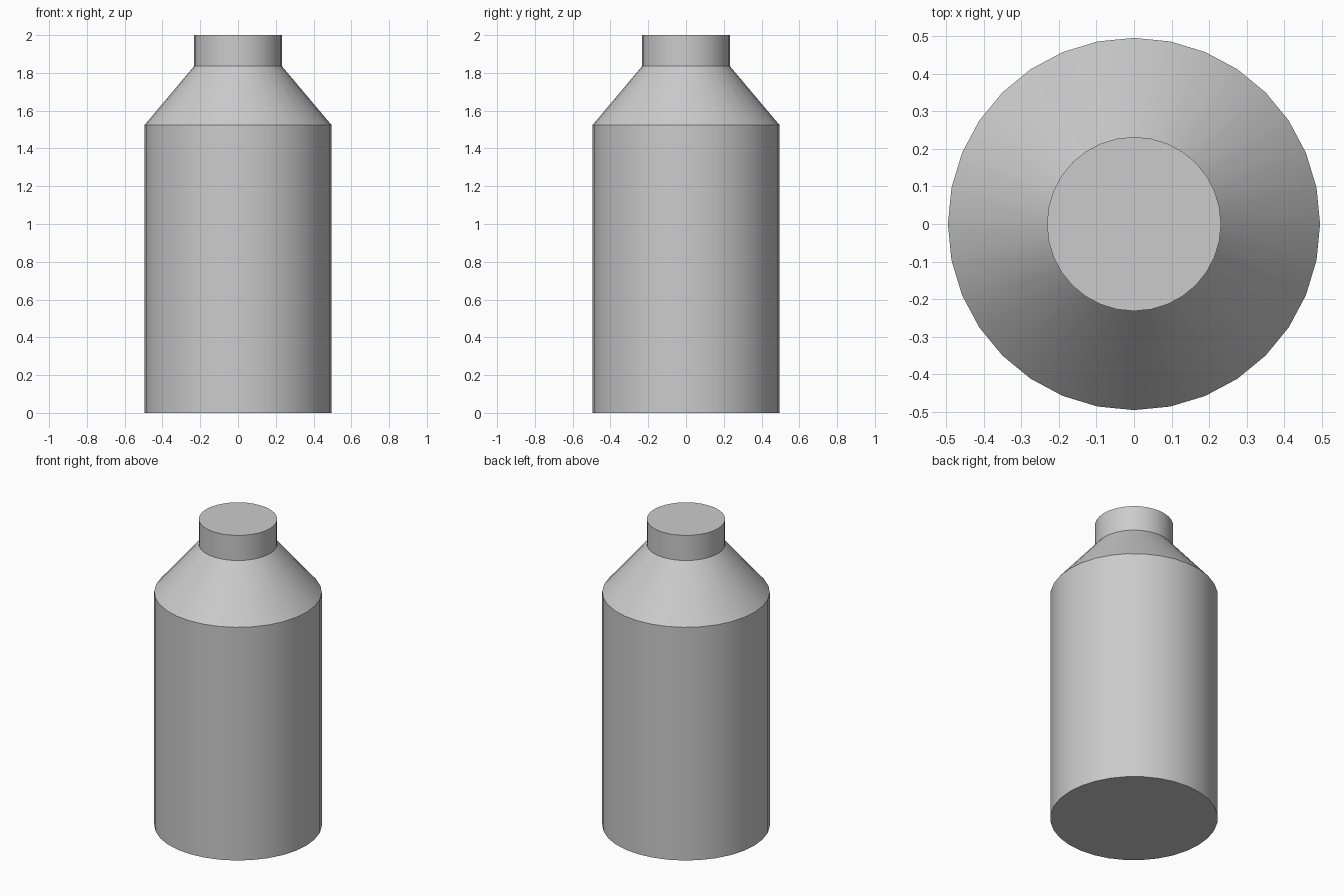
import bpy
import bmesh
import math

cube = bpy.data.objects.get("Cube")
if cube:
    bpy.data.objects.remove(cube, do_unlink=True)

SIDES = 32

# Single grey material
grey = bpy.data.materials.new("light_grey")
grey.use_nodes = True
colour = (0.6, 0.6, 0.6, 1)
grey.diffuse_color = colour
grey.node_tree.nodes["Principled BSDF"].inputs["Base Color"].default_value = colour

# Bottle outline as (radius, height): body, sloped shoulder, short neck
profile = [(0.496, 0), (0.496, 1.523), (0.232, 1.836), (0.232, 2)]

bm = bmesh.new()
rings = []
for radius, z in profile:
    angles = [math.tau * i / SIDES for i in range(SIDES)]
    rings.append([bm.verts.new((radius * math.cos(a), radius * math.sin(a), z))
                  for a in angles])

# Walls between neighbouring rings
for low, high in zip(rings, rings[1:]):
    for i in range(SIDES):
        j = (i + 1) % SIDES
        bm.faces.new((low[i], low[j], high[j], high[i]))

# Flat base and closed neck top
bm.faces.new(rings[0][::-1])
bm.faces.new(rings[-1])

mesh = bpy.data.meshes.new("bottle")
bm.to_mesh(mesh)
bm.free()
mesh.materials.append(grey)

bottle = bpy.data.objects.new("bottle", mesh)
bpy.context.collection.objects.link(bottle)

# Smooth walls with crisp rims
bpy.ops.object.select_all(action="DESELECT")
bottle.select_set(True)
bpy.context.view_layer.objects.active = bottle
bpy.ops.object.shade_smooth_by_angle(angle=math.radians(30))
